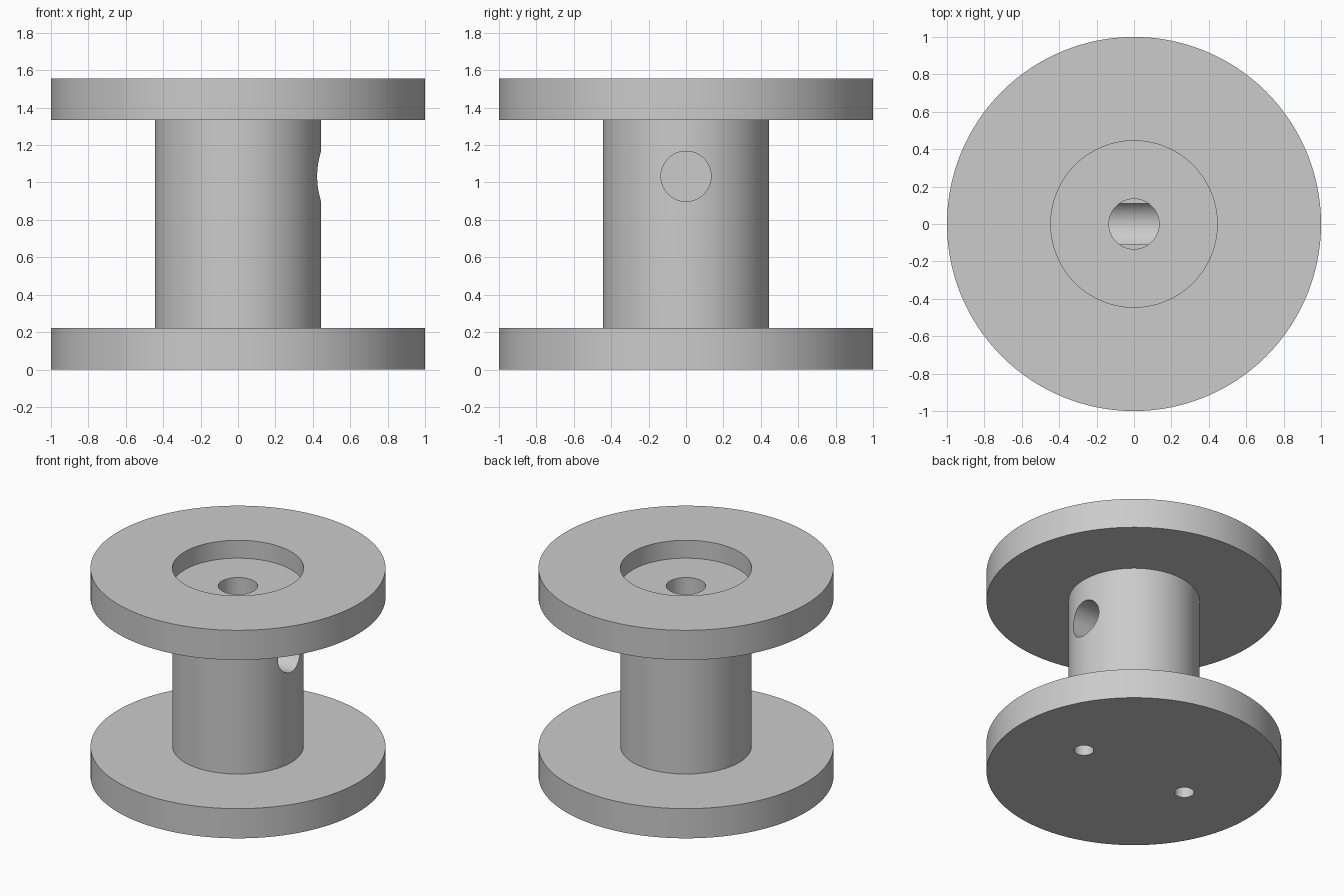
import bpy, bmesh
from math import pi, radians
from mathutils import Matrix, Vector

SEGMENTS = 128

cube = bpy.data.objects.get("Cube")
if cube:
    bpy.data.objects.remove(cube, do_unlink=True)

grey = bpy.data.materials.new("plain_grey")
grey.use_nodes = True
grey.diffuse_color = (0.6, 0.6, 0.6, 1)
grey.node_tree.nodes["Principled BSDF"].inputs["Base Color"].default_value = grey.diffuse_color


def add_object(name, bm):
    mesh = bpy.data.meshes.new(name)
    bm.to_mesh(mesh)
    bm.free()
    mesh.materials.append(grey)
    obj = bpy.data.objects.new(name, mesh)
    bpy.context.collection.objects.link(obj)
    return obj


def lathe(name, profile):
    """Turn a (radius, height) profile about the z axis."""
    bm = bmesh.new()
    verts = [bm.verts.new((r, 0, z)) for r, z in profile]
    edges = [bm.edges.new(pair) for pair in zip(verts, verts[1:])]
    bmesh.ops.spin(bm, geom=verts + edges, cent=(0, 0, 0), axis=(0, 0, 1),
                   angle=2 * pi, steps=SEGMENTS)
    bmesh.ops.remove_doubles(bm, verts=bm.verts[:], dist=0.0001)
    bmesh.ops.recalc_face_normals(bm, faces=bm.faces[:])
    return add_object(name, bm)


def drill(target, name, start, end, radius):
    """Cut a round hole between two points."""
    start, end = Vector(start), Vector(end)
    axis = end - start
    turn = axis.to_track_quat('Z', 'Y').to_matrix().to_4x4()
    bm = bmesh.new()
    bmesh.ops.create_cone(bm, cap_ends=True, segments=64, radius1=radius,
                          radius2=radius, depth=axis.length,
                          matrix=Matrix.Translation((start + end) / 2) @ turn)
    cutter = add_object(name, bm)
    cutter.hide_render = True
    cut = target.modifiers.new(name, 'BOOLEAN')
    cut.operation = 'DIFFERENCE'
    cut.solver = 'EXACT'
    cut.object = cutter
    bpy.context.view_layer.objects.active = target
    bpy.ops.object.modifier_apply(modifier=cut.name)
    bpy.data.objects.remove(cutter, do_unlink=True)


# Spool: two flanges, the hub, the top recess and the blind centre bore
flange, hub, bore = 1.0, 0.444, 0.134
top = 1.556
spool = lathe("spool", [
    (0, 0), (flange, 0), (flange, 0.222), (hub, 0.222),
    (hub, 1.334), (flange, 1.334), (flange, top), (hub + 0.001, top),
    (hub + 0.001, 1.422), (bore, 1.422), (bore, 1.111), (0, 1.111)])

# Cross hole from the hub side into the centre bore
drill(spool, "cross_hole", (0.6, 0, 1.033), (-0.16, 0, 1.033), 0.134)

# Pair of blind holes in the underside
for side in (-1, 1):
    drill(spool, "base_hole", (side * hub, 0, -0.1), (side * hub, 0, 0.16), 0.067)

# Smooth round walls with sharp rims
bpy.ops.object.select_all(action='DESELECT')
spool.select_set(True)
bpy.context.view_layer.objects.active = spool
bpy.ops.object.shade_smooth_by_angle(angle=radians(30))
